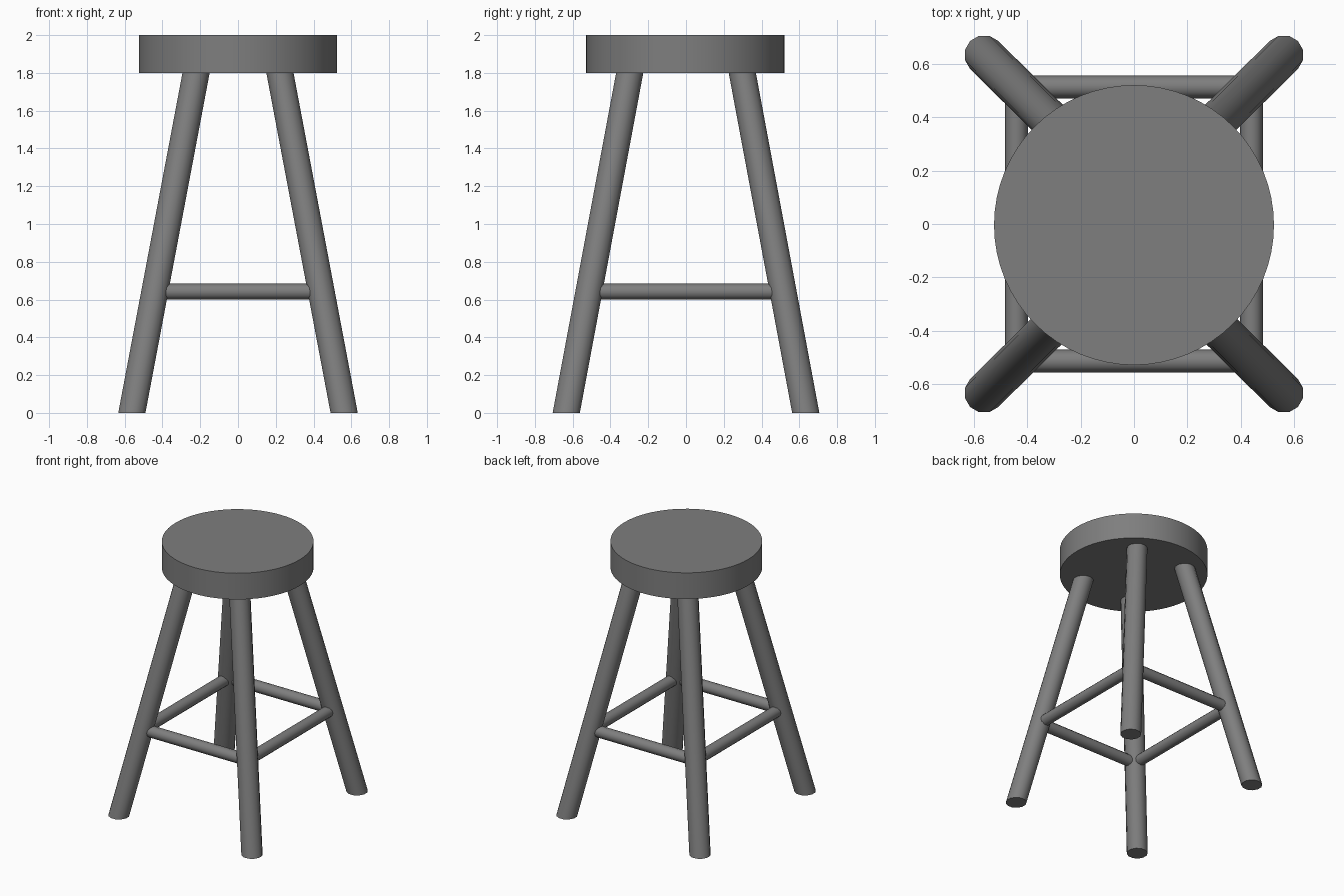
import bpy
import bmesh
import math
from mathutils import Vector

old = bpy.data.objects.get("Cube")
if old:
    bpy.data.objects.remove(old, do_unlink=True)

# One plain grey for the whole stool
grey = bpy.data.materials.new("grey")
grey.use_nodes = True
colour = (0.21, 0.21, 0.21, 1)
grey.diffuse_color = colour
grey.node_tree.nodes["Principled BSDF"].inputs["Base Color"].default_value = colour

X, Y, Z = Vector((1, 0, 0)), Vector((0, 1, 0)), Vector((0, 0, 1))


def rod(name, start, end, radius, u, v, sides, phase=0.0):
    """Capped rod whose end circles both lie in the u-v plane."""
    bm = bmesh.new()
    rings = []
    for centre in (start, end):
        ring = []
        for i in range(sides):
            a = math.tau * i / sides + phase
            ring.append(bm.verts.new(centre + radius * (math.cos(a) * u + math.sin(a) * v)))
        rings.append(ring)
    low, high = rings
    for i in range(sides):
        j = (i + 1) % sides
        bm.faces.new((low[i], low[j], high[j], high[i]))
    bm.faces.new(low[::-1])
    bm.faces.new(high)
    bmesh.ops.recalc_face_normals(bm, faces=bm.faces)
    mesh = bpy.data.meshes.new(name)
    bm.to_mesh(mesh)
    bm.free()
    mesh.materials.append(grey)
    obj = bpy.data.objects.new(name, mesh)
    bpy.context.collection.objects.link(obj)
    bpy.ops.object.select_all(action="DESELECT")
    obj.select_set(True)
    bpy.context.view_layer.objects.active = obj
    bpy.ops.object.shade_smooth_by_angle(angle=math.radians(40))
    return obj


# Round seat
rod("seat", Vector((0, -0.004, 1.8)), Vector((0, -0.004, 2)), 0.525, X, Y, 64)

# Splayed legs, cut level with the floor
foot = Vector((0.562, 0.634, 0))
top = Vector((0.222, 0.298, 1.8))
for side, sx in (("left", 1), ("right", -1)):
    for end, sy in (("front", -1), ("back", 1)):
        flip = Vector((sx, sy, 1))
        rod(f"{end}_{side}_leg", foot * flip, top * flip, 0.0745, X, Y, 12, math.radians(15))

# Rungs run between the leg centres
height = 0.642
joint = foot.lerp(top, height / top.z)
for end, side, s in (("front", "right", -1), ("back", "left", 1)):
    y, x = s * joint.y, s * joint.x
    rod(f"{end}_rung", Vector((-joint.x, y, height)), Vector((joint.x, y, height)),
        0.0425, Y, Z, 12)
    rod(f"{side}_rung", Vector((x, -joint.y, height)), Vector((x, joint.y, height)),
        0.0425, X, Z, 12)
